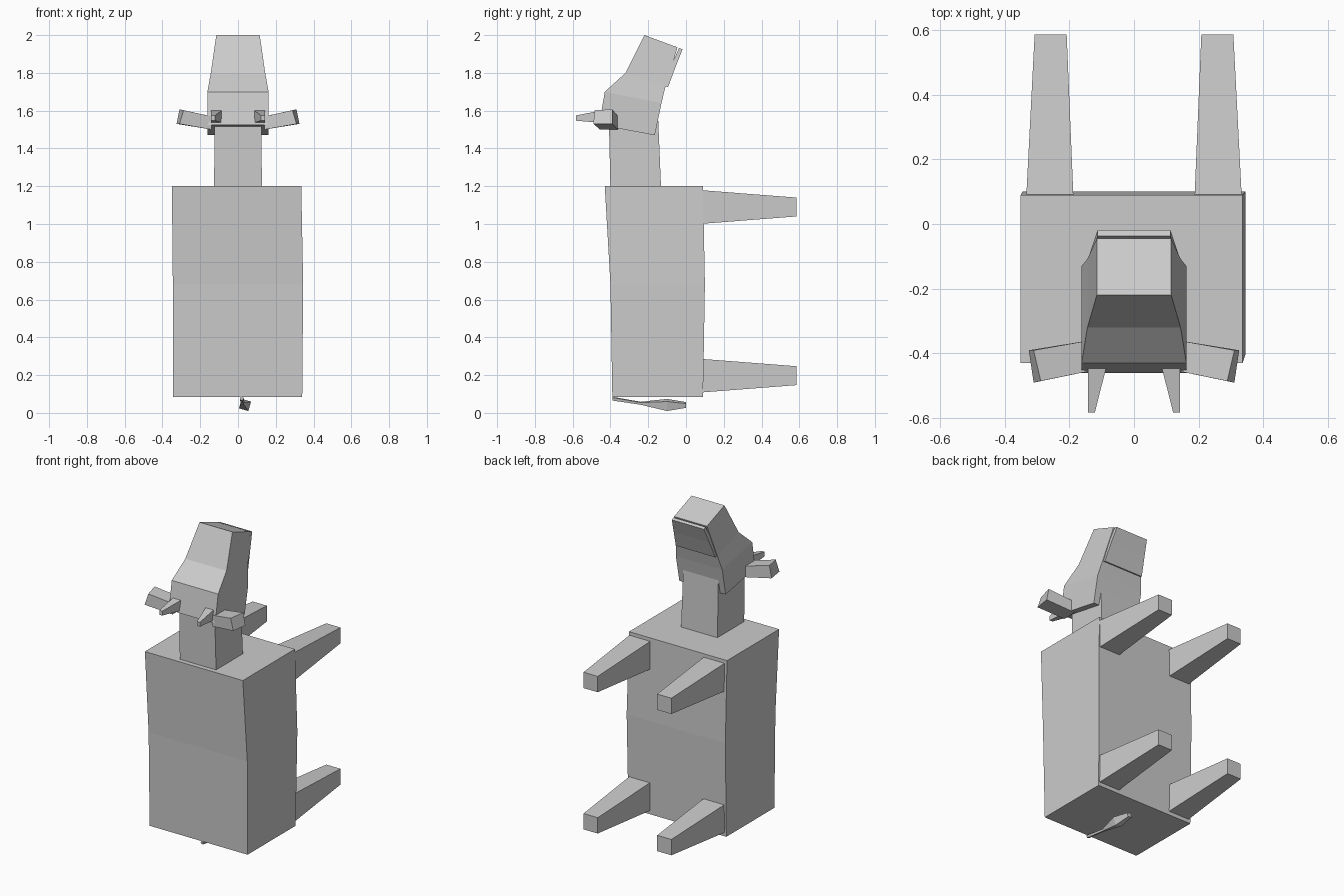
import bpy
import bmesh
from mathutils import Vector

cube = bpy.data.objects.get("Cube")
if cube:
    bpy.data.objects.remove(cube, do_unlink=True)

grey = bpy.data.materials.new("plain grey")
grey.use_nodes = True
grey.diffuse_color = (0.6, 0.6, 0.6, 1)
grey.node_tree.nodes["Principled BSDF"].inputs["Base Color"].default_value = (0.6, 0.6, 0.6, 1)


def loft(name, rings):
    """Skin a closed solid through rings of equal point count."""
    bm = bmesh.new()
    loops = [[bm.verts.new(p) for p in ring] for ring in rings]
    n = len(loops[0])
    for a, b in zip(loops, loops[1:]):
        for i in range(n):
            j = (i + 1) % n
            bm.faces.new((a[i], a[j], b[j], b[i]))
    bm.faces.new(loops[0])
    bm.faces.new(loops[-1])
    bmesh.ops.recalc_face_normals(bm, faces=bm.faces)
    mesh = bpy.data.meshes.new(name)
    bm.to_mesh(mesh)
    bm.free()
    mesh.materials.append(grey)
    obj = bpy.data.objects.new(name, mesh)
    bpy.context.collection.objects.link(obj)
    return obj


def level(z, x0, x1, y0, y1):
    """Horizontal rectangle."""
    return [(x0, y0, z), (x1, y0, z), (x1, y1, z), (x0, y1, z)]


def upright(y, x0, x1, z0, z1):
    """Rectangle facing along y."""
    return [(x0, y, z0), (x1, y, z0), (x1, y, z1), (x0, y, z1)]


def slice_across(w, front, back):
    """Rectangle spanning two side-profile points, w either side of centre."""
    return [(-w, *front), (w, *front), (w, *back), (-w, *back)]


# Trunk and neck
loft("body", [level(0.085, -0.345, 0.34, -0.39, 0.09),
              level(0.68, -0.345, 0.345, -0.40, 0.10),
              level(1.2, -0.35, 0.335, -0.43, 0.09)])
loft("neck", [level(1.19, -0.127, 0.127, -0.40, -0.132),
              level(1.62, -0.122, 0.122, -0.41, -0.15)])

# Head with raised muzzle
loft("head", [slice_across(0.162, (-0.46, 1.525), (-0.165, 1.47)),
              slice_across(0.162, (-0.43, 1.70), (-0.13, 1.64)),
              slice_across(0.144, (-0.32, 1.80), (-0.108, 1.73)),
              slice_across(0.115, (-0.22, 2.0), (-0.045, 1.935))])

# Lower jaw, parted slightly from the muzzle at its tip
loft("jaw", [slice_across(0.138, (-0.13, 1.735), (-0.095, 1.725)),
             slice_across(0.125, (-0.08, 1.835), (-0.056, 1.83)),
             slice_across(0.112, (-0.037, 1.932), (-0.018, 1.925))])

for side, s in (("left", 1), ("right", -1)):
    # Four tapering legs
    for place, z in (("fore", 1.09), ("hind", 0.197)):
        loft(f"{side}_{place}_leg",
             [upright(0.08, s * 0.187, s * 0.333, z - 0.089, z + 0.089),
              upright(0.585, s * 0.208, s * 0.307, z - 0.05, z + 0.05)])

    # Ears, angled forward and upward
    root = [(0.14, -0.455, 1.50), (0.14, -0.36, 1.50),
            (0.14, -0.36, 1.57), (0.14, -0.455, 1.57)]
    tip = [(0.31, -0.49, 1.53), (0.325, -0.39, 1.53),
           (0.31, -0.39, 1.607), (0.288, -0.485, 1.602)]
    loft(f"{side}_ear", [[(s * x, y, z) for x, y, z in ring] for ring in (root, tip)])

    # Horns
    loft(f"{side}_horn", [upright(-0.44, s * 0.085, s * 0.142, 1.535, 1.602),
                          upright(-0.583, s * 0.121, s * 0.142, 1.547, 1.575)])

# Tail: thin tilted strand ending in a tuft
across, up = Vector((0.96, 0, -0.27)), Vector((0.27, 0, 0.96))
tail = []
for x, y, z, w, h in ((0.02, -0.388, 0.075, 0.008, 0.008), (0.025, -0.24, 0.051, 0.008, 0.006),
                      (0.037, -0.10, 0.042, 0.026, 0.026), (0.035, 0.0, 0.042, 0.014, 0.012)):
    c = Vector((x, y, z))
    tail.append([c + across * w * a + up * h * b for a, b in ((-1, -1), (1, -1), (1, 1), (-1, 1))])
loft("tail", tail)
